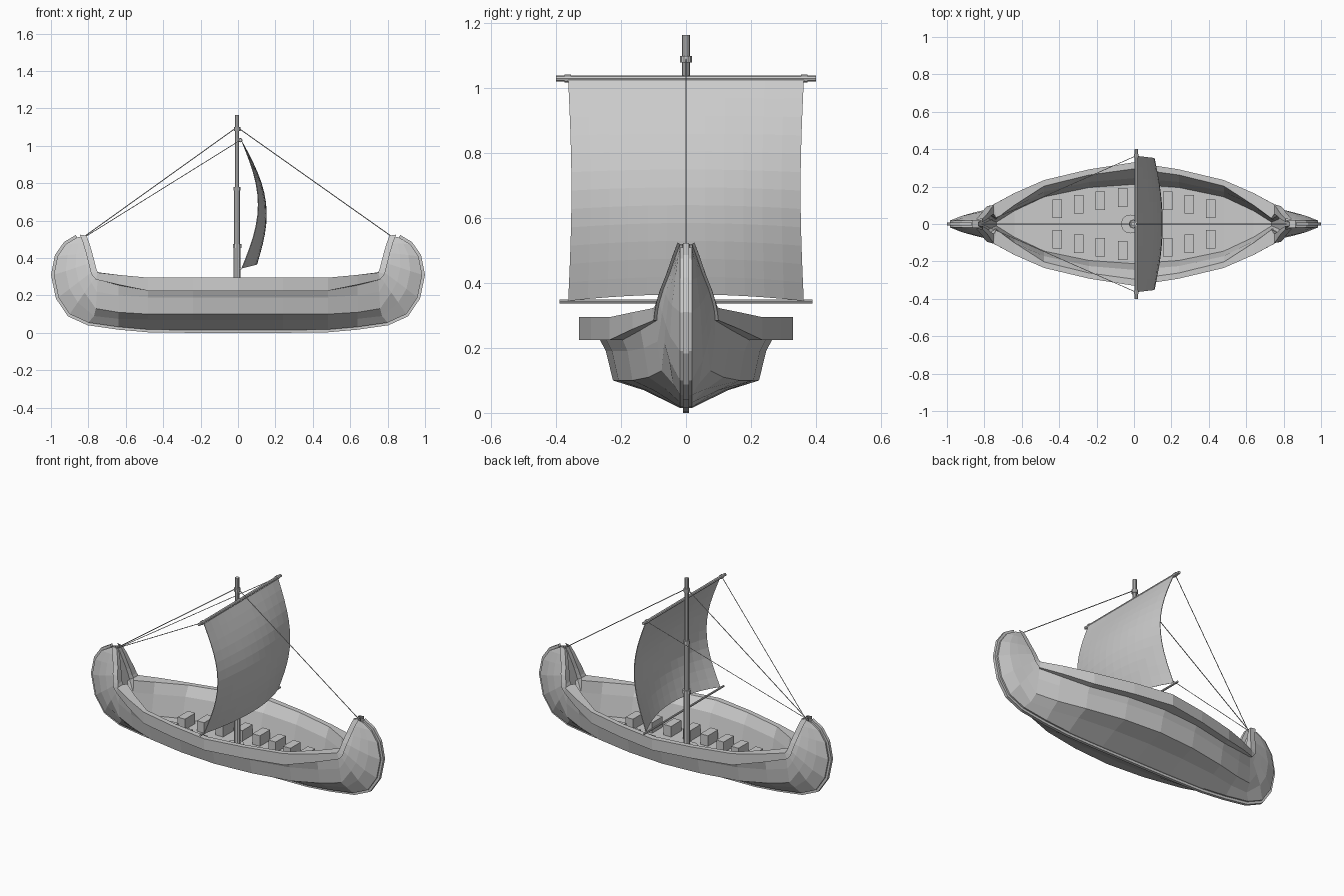
import bpy, bmesh, math
from mathutils import Vector

if "Cube" in bpy.data.objects:
    bpy.data.objects.remove(bpy.data.objects["Cube"])

grey = bpy.data.materials.new("plain_grey")
grey.diffuse_color = (0.6, 0.6, 0.6, 1)
grey.use_nodes = True
grey.node_tree.nodes["Principled BSDF"].inputs["Base Color"].default_value = grey.diffuse_color


def finish(name, bm):
    bmesh.ops.remove_doubles(bm, verts=bm.verts, dist=0.0004)
    me = bpy.data.meshes.new(name)
    bm.to_mesh(me)
    bm.free()
    me.materials.append(grey)
    ob = bpy.data.objects.new(name, me)
    bpy.context.collection.objects.link(ob)
    return ob


def loft(name, lines):
    """Skin between long lines of one quarter, mirrored to all four quarters."""
    bm = bmesh.new()
    for sx in (1, -1):
        for sy in (1, -1):
            grid = [[bm.verts.new((x * sx, y * sy, z)) for x, y, z in ln] for ln in lines]
            for a, b in zip(grid, grid[1:]):
                for j in range(len(a) - 1):
                    f = [a[j], a[j + 1], b[j + 1], b[j]]
                    bm.faces.new(f[::-1] if sx * sy > 0 else f)
    bmesh.ops.dissolve_degenerate(bm, dist=0.0002, edges=bm.edges)
    return finish(name, bm)


def rod(name, a, b, r, sides=8, r2=None):
    a, b = Vector(a), Vector(b)
    bm = bmesh.new()
    bmesh.ops.create_cone(bm, cap_ends=True, segments=sides, radius1=r,
                          radius2=r2 or r, depth=(b - a).length)
    ob = finish(name, bm)
    ob.location = (a + b) / 2
    ob.rotation_mode = 'QUATERNION'
    ob.rotation_quaternion = (b - a).to_track_quat('Z', 'Y')
    return ob


def box(name, c, s):
    bm = bmesh.new()
    bmesh.ops.create_cube(bm, size=1)
    bmesh.ops.scale(bm, vec=s, verts=bm.verts)
    ob = finish(name, bm)
    ob.location = c
    return ob


# Hull: keel/stem profile (x, z) and top edge of the side planking (x, y, z)
keel = [(0, .015), (.24, .015), (.48, .018), (.64, .032), (.80, .055), (.90, .10),
        (.96, .19), (.985, .31), (.965, .41), (.92, .475), (.86, .51)]
edge = [(0, .265, .225), (.24, .245, .225), (.48, .195, .225), (.64, .14, .255), (.75, .09, .285),
        (.755, .088, .31), (.762, .082, .34), (.772, .07, .38), (.785, .05, .43),
        (.80, .033, .48), (.815, .018, .52)]
low = [(0, .13, .07), (.24, .122, .07), (.48, .10, .07), (.64, .065, .075), (.77, .04, .09)]
chine = [(0, .225, .10), (.24, .208, .10), (.48, .165, .10), (.64, .115, .11), (.76, .075, .13)]
upper = [(0, .247, .19), (.24, .228, .19), (.48, .18, .19), (.64, .13, .2), (.755, .088, .22)]


def fan(t):
    """Points between stem and top edge for the curved end stations."""
    return [(k[0] + (e[0] - k[0]) * t, .018 + (e[1] - .018) * t ** .6, k[1] + (e[2] - k[1]) * t)
            for k, e in zip(keel[5:], edge[5:])]


# Gunwale section and inner lining, carried on as the rim and back plate of the stems
stem = edge[5:]
out_low = [(0, .33, .225), (.24, .292, .225), (.48, .235, .225), (.64, .165, .258), (.76, .10, .285)]
out_low += [(x + .03, y + .008, z + .005) for x, y, z in stem]
out_top = [(0, .33, .295), (.24, .292, .295), (.48, .235, .295), (.64, .165, .31), (.75, .105, .322)]
out_top += [(x - .005, y + .01, max(z, .325)) for x, y, z in stem]
in_top = [(0, .295, .295), (.24, .262, .295), (.48, .203, .295), (.64, .10, .31), (.735, .03, .322)]
in_top += [(x - .005, y * .6, max(z, .325)) for x, y, z in stem]
wall = [(0, .245, .235), (.24, .225, .235), (.48, .172, .235), (.64, .09, .24), (.735, .025, .25)]
wall += [(x + .02, y * .55, z) for x, y, z in stem]
floor = [(0, .212, .11), (.24, .195, .11), (.48, .145, .11), (.64, .07, .115), (.735, .01, .13)]
floor += [(x + .02, y * .3, z) for x, y, z in stem]
loft("hull", [[(x, 0, z) for x, z in keel], [(x, .018, z) for x, z in keel],
              low + fan(.3), chine + fan(.55), upper + fan(.8), edge,
              out_low, out_top, in_top, wall, floor, [(x, 0, z) for x, y, z in floor]])

# Keel and stem strip standing proud of the planking
proud = []
for x, z in keel:
    d = Vector((max(0, x - .75), z - .3)).normalized() * .015
    proud.append((x + d.x, z + d.y))
loft("keel_strip", [[(x, .009, z) for x, z in keel], [(x, .009, z) for x, z in proud],
                    [(x, 0, z) for x, z in proud]])

# Rowing chests in two rows
for i, (x, y) in enumerate([(.06, .142), (.18, .125), (.295, .105), (.41, .082)]):
    for sx in (1, -1):
        for sy in (1, -1):
            box(f"rowing_chest_{i}", (x * sx, y * sy, .14), (.05, .10, .07))

# Mast with step and collars
rod("mast_step", (-.02, 0, .105), (-.02, 0, .135), .05, 12)
rod("mast_lower", (-.005, 0, .11), (-.005, 0, .46), .02, 10)
rod("mast_middle", (-.005, 0, .46), (-.005, 0, .78), .017, 10)
rod("mast_upper", (-.005, 0, .78), (-.005, 0, 1.165), .012, 10)
for z, r in ((.465, .024), (.77, .02), (1.09, .018)):
    rod("mast_collar", (-.005, 0, z - .01), (-.005, 0, z + .01), r, 10)

# Yards
rod("upper_yard", (.012, -.4, 1.03), (.012, .4, 1.03), .009)
rod("lower_yard", (.015, -.39, .343), (.015, .39, .343), .006)
for s in (1, -1):
    rod("yard_collar", (.012, s * .355, 1.03), (.012, s * .375, 1.03), .012)

# Sail billowing towards +x
N = 12
bm = bmesh.new()
rows = []
for j in range(N + 1):
    v = j / N
    row = []
    for i in range(N + 1):
        u = 2 * i / N - 1
        x = .022 + .088 * math.sin(math.pi * v) + .08 * (1 - u * u) * (1 - v)
        half = .363 - .01 * math.sin(math.pi * v)
        z = .345 + .68 * v + .02 * (1 - u * u) * (1 - v)
        row.append(bm.verts.new((x, u * half, z)))
    rows.append(row)
for a, b in zip(rows, rows[1:]):
    for i in range(N):
        bm.faces.new((a[i], a[i + 1], b[i + 1], b[i]))
sail = finish("sail", bm)
sol = sail.modifiers.new("thickness", 'SOLIDIFY')
sol.thickness = .004

# Rigging
for s in (1, -1):
    rod("stay", (-.005, 0, 1.1), (s * .815, 0, .52), .0025, 6)
    rod("brace", (.012, s * .365, 1.03), (-.815, 0, .515), .002, 6)
